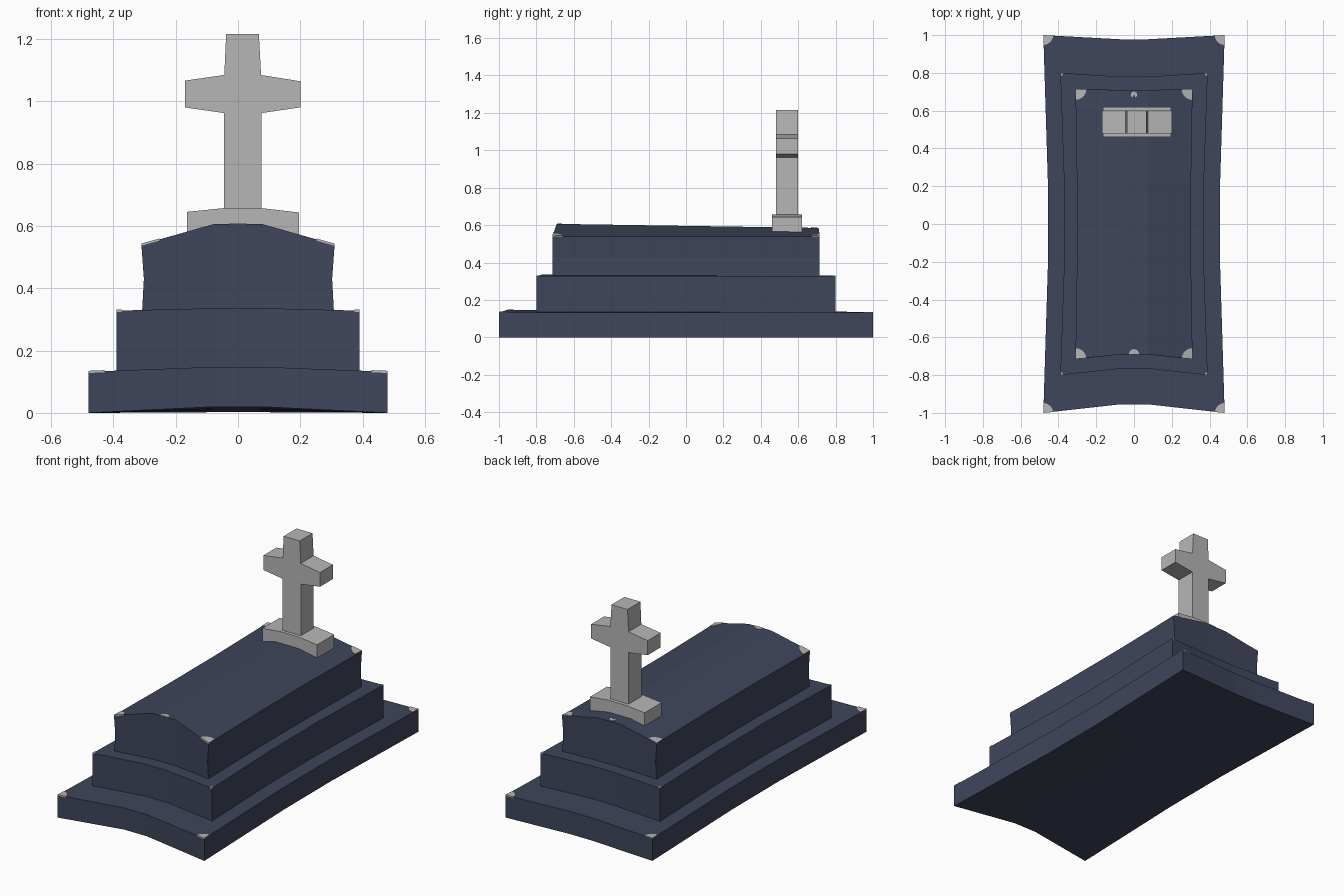
import bpy, bmesh, math

if "Cube" in bpy.data.objects:
    bpy.data.objects.remove(bpy.data.objects["Cube"])

def material(name, rgb):
    m = bpy.data.materials.new(name)
    m.diffuse_color = (*rgb, 1)
    m.use_nodes = True
    m.node_tree.nodes["Principled BSDF"].inputs["Base Color"].default_value = m.diffuse_color
    return m

NAVY = material("dark blue stone", (0.049, 0.060, 0.105))
GREY = material("light grey stone", (0.47, 0.47, 0.47))
RIDGE = 0.075

def finish(name, bm, mat):
    bmesh.ops.recalc_face_normals(bm, faces=bm.faces)
    me = bpy.data.meshes.new(name)
    bm.to_mesh(me)
    bm.free()
    me.materials.append(mat)
    ob = bpy.data.objects.new(name, me)
    bpy.context.collection.objects.link(ob)

def height(x, y, half, length, edge, front, back):
    """Surface height: edge level at the sides, rising to a crown that tilts front to back."""
    t = (y + length) / (2 * length)
    crown = front + (back - front) * t
    k = min(1, max(0, (half - abs(x)) / (half - RIDGE)))
    return edge + (crown - edge) * k

# Slab with waisted sides; layers are (half width, edge z, front crown z, back crown z)
def slab(name, length, layers, waist, pinch_front, pinch_back):
    bm = bmesh.new()
    grids = []
    for half, edge, front, back in layers:
        grid = []
        for j, y in enumerate((-length, -0.22, 0.22, length)):
            row = []
            w = half - (waist if j in (1, 2) else 0)
            for i, x in enumerate((-w, -RIDGE, RIDGE, w)):
                yy = y
                if i in (1, 2):
                    yy += pinch_front if j == 0 else -pinch_back if j == 3 else 0
                z = edge if i in (0, 3) else height(x, yy, half, length, edge, front, back)
                row.append(bm.verts.new((x, yy, z)))
            grid.append(row)
        grids.append(grid)
    for g in (grids[0], grids[-1]):
        for j in range(3):
            for i in range(3):
                bm.faces.new((g[j][i], g[j][i + 1], g[j + 1][i + 1], g[j + 1][i]))
    rim = [(0, 0), (0, 1), (0, 2), (0, 3), (1, 3), (2, 3),
           (3, 3), (3, 2), (3, 1), (3, 0), (2, 0), (1, 0)]
    for lo, hi in zip(grids, grids[1:]):
        for (a, b), (c, d) in zip(rim, rim[1:] + rim[:1]):
            bm.faces.new((lo[a][b], lo[c][d], hi[c][d], hi[a][b]))
    finish(name, bm, NAVY)

BASE_TOP = (0.48, 0.132, 0.148, 0.136)
MID_TOP = (0.39, 0.328, 0.336, 0.331)
ROOF = (0.31, 0.54, 0.607, 0.585)
slab("base_step", 1.0, [(0.48, 0, 0.02, 0.002), BASE_TOP], 0.024, 0.045, 0.022)
slab("middle_step", 0.8, [(0.39, 0.12, 0.12, 0.12), MID_TOP], 0.02, 0.034, 0.02)
slab("tomb_lid", 0.715, [(0.308, 0.32, 0.32, 0.32), (0.302, 0.43, 0.43, 0.43), ROOF],
     0.008, 0.024, 0.006)

# Thin worn patches lying on the slab tops
def chip(name, x, y, r, start, sweep, top, length):
    pts = [(x, y)]
    for k in range(7):
        a = math.radians(start + sweep * k / 6)
        pts.append((x + r * math.cos(a), y + r * math.sin(a)))
    bm = bmesh.new()
    up, low = [[bm.verts.new((px, py, height(px, py, top[0], length, *top[1:]) + dz))
                for px, py in pts] for dz in (0.003, -0.004)]
    for k in range(1, 7):
        bm.faces.new((up[0], up[k], up[k + 1]))
        bm.faces.new((low[0], low[k + 1], low[k]))
    for k in range(8):
        n = (k + 1) % 8
        bm.faces.new((up[k], low[k], low[n], up[n]))
    finish(name, bm, GREY)

for label, top, length, r in (("base", BASE_TOP, 1.0, 0.052),
                              ("middle", MID_TOP, 0.8, 0.016),
                              ("lid", ROOF, 0.715, 0.058)):
    for sx in (-1, 1):
        chip(f"{label}_front_chip", sx * top[0], -length, r,
             5 if sx < 0 else 92, 83, top, length)
        chip(f"{label}_back_chip", sx * top[0], length, r,
             272 if sx < 0 else 182, 84, top, length)
chip("lid_ridge_chip_front", 0, -0.69, 0.028, 0, 180, ROOF, 0.715)
chip("lid_ridge_chip_back", 0, 0.685, 0.018, -60, 300, ROOF, 0.715)

# Cross and foot: front profiles extruded in depth
def extrude(name, pts, y0, y1):
    bm = bmesh.new()
    f = bm.faces.new([bm.verts.new((x, y0, z)) for x, z in pts])
    g = bmesh.ops.extrude_face_region(bm, geom=[f])["geom"]
    bmesh.ops.translate(bm, vec=(0, y1 - y0, 0),
                        verts=[v for v in g if isinstance(v, bmesh.types.BMVert)])
    finish(name, bm, GREY)

extrude("cross", [(-0.045, 0.62), (0.075, 0.62), (0.075, 0.962), (0.2, 0.98), (0.2, 1.064),
                  (0.074, 1.084), (0.067, 1.215), (-0.038, 1.215), (-0.044, 1.084),
                  (-0.17, 1.066), (-0.17, 0.98), (-0.045, 0.962)], 0.48, 0.60)
extrude("cross_foot", [(-0.163, 0.56), (0.195, 0.56), (0.195, 0.643), (0.075, 0.657),
                       (-0.045, 0.657), (-0.163, 0.645)], 0.46, 0.62)
